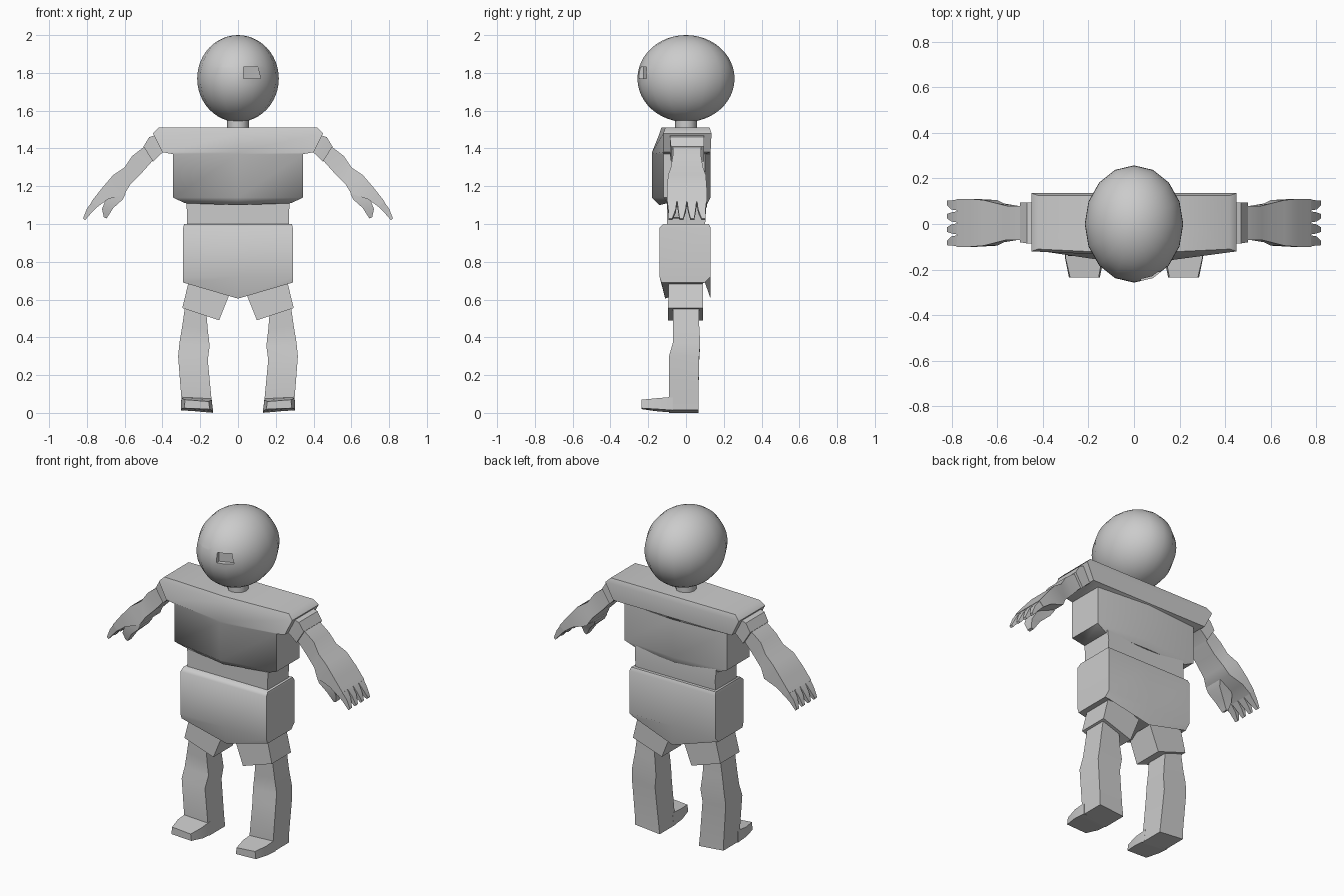
import bpy, bmesh, math

old = bpy.data.objects.get("Cube")
if old:
    bpy.data.objects.remove(old, do_unlink=True)

grey = bpy.data.materials.new("plain grey")
grey.use_nodes = True
GREY = (0.6, 0.6, 0.6, 1)
grey.diffuse_color = GREY
grey.node_tree.nodes["Principled BSDF"].inputs["Base Color"].default_value = GREY


def finish(obj, angle=40):
    obj.data.materials.clear()
    obj.data.materials.append(grey)
    bpy.ops.object.select_all(action='DESELECT')
    obj.select_set(True)
    bpy.context.view_layer.objects.active = obj
    bpy.ops.object.shade_smooth_by_angle(angle=math.radians(angle))


def loft(name, rings, mirror=False, angle=40):
    """Skin a list of equal-length point rings and cap both ends."""
    bm = bmesh.new()
    loops = [[bm.verts.new(p) for p in ring] for ring in rings]
    n = len(rings[0])
    for a, b in zip(loops, loops[1:]):
        for i in range(n):
            j = (i + 1) % n
            bm.faces.new((a[i], a[j], b[j], b[i]))
    bm.faces.new(loops[0])
    bm.faces.new(loops[-1])
    if mirror:
        copy = bmesh.ops.duplicate(bm, geom=bm.verts[:] + bm.edges[:] + bm.faces[:])
        for v in copy["geom"]:
            if isinstance(v, bmesh.types.BMVert):
                v.co.x *= -1
    bmesh.ops.recalc_face_normals(bm, faces=bm.faces[:])
    mesh = bpy.data.meshes.new(name)
    bm.to_mesh(mesh)
    bm.free()
    obj = bpy.data.objects.new(name, mesh)
    bpy.context.collection.objects.link(obj)
    finish(obj, angle)
    return obj


def body_ring(z, x, front, back, front_mid=None, back_mid=None, z_mid=None):
    """Six-sided body section with a ridge on the centre line."""
    fm = front if front_mid is None else front_mid
    bk = back if back_mid is None else back_mid
    zm = z if z_mid is None else z_mid
    return [(0, fm, zm), (x, front, z), (x, back, z),
            (0, bk, zm), (-x, back, z), (-x, front, z)]


def limb_ring(xa, za, xb, zb, front, back):
    """Four-sided limb section across a line in the front plane."""
    return [(xa, front, za), (xb, front, zb), (xb, back, zb), (xa, back, za)]


def limb(name, sections, angle=40):
    return loft(name, [limb_ring(*s) for s in sections], True, angle)


# Torso
loft("chest", [
    body_ring(1.11, 0.28, -0.10, 0.09, -0.14, 0.11, 1.10),
    body_ring(1.14, 0.345, -0.12, 0.10, -0.18, 0.13),
    body_ring(1.37, 0.345, -0.12, 0.10, -0.18, 0.13),
    body_ring(1.38, 0.40, -0.12, 0.13, -0.18, 0.13),
    body_ring(1.48, 0.45, -0.12, 0.135, -0.14, 0.135),
    body_ring(1.51, 0.42, -0.11, 0.125, -0.13, 0.125)], angle=50)
loft("waist", [
    body_ring(0.98, 0.27, -0.10, 0.10),
    body_ring(1.06, 0.27, -0.10, 0.105),
    body_ring(1.13, 0.275, -0.10, 0.10)])
loft("hips", [
    body_ring(0.69, 0.29, -0.13, 0.10, -0.11, 0.13, 0.605),
    body_ring(0.72, 0.29, -0.14, 0.13),
    body_ring(0.98, 0.29, -0.14, 0.13),
    body_ring(1.0, 0.285, -0.12, 0.12)], angle=50)

# Neck
bpy.ops.mesh.primitive_cylinder_add(vertices=12, radius=0.057, depth=0.10, location=(0, 0, 1.53))
neck = bpy.context.object
neck.name = "neck"
finish(neck)

# Head with two sunken eye sockets
bpy.ops.mesh.primitive_uv_sphere_add(segments=16, ring_count=24, location=(0, 0, 1.77))
head = bpy.context.object
head.name = "head"
head.scale = (0.216, 0.257, 0.23)
bpy.ops.object.transform_apply(location=False, rotation=False, scale=True)
finish(head)
sockets = loft("eye_cutter", [
    [(0.03, -0.4, 1.77), (0.12, -0.4, 1.77), (0.105, -0.4, 1.83), (0.03, -0.4, 1.83)],
    [(0.03, -0.225, 1.77), (0.12, -0.19, 1.77), (0.105, -0.20, 1.83), (0.03, -0.225, 1.83)]], True)
cut = head.modifiers.new("eye sockets", 'BOOLEAN')
cut.operation = 'DIFFERENCE'
cut.solver = 'EXACT'
cut.object = sockets
bpy.context.view_layer.objects.active = head
bpy.ops.object.modifier_apply(modifier=cut.name)
bpy.data.objects.remove(sockets, do_unlink=True)
finish(head)

# Arms: sleeve, forearm with palm, thumb and four fingers
limb("sleeves", [
    (0.44, 1.47, 0.38, 1.39, -0.085, 0.095),
    (0.47, 1.46, 0.41, 1.37, -0.085, 0.095),
    (0.50, 1.41, 0.45, 1.33, -0.08, 0.095)])
limb("arms", [
    (0.47, 1.43, 0.43, 1.36, -0.07, 0.08),
    (0.56, 1.36, 0.51, 1.27, -0.07, 0.08),
    (0.60, 1.30, 0.57, 1.21, -0.08, 0.09),
    (0.66, 1.26, 0.60, 1.16, -0.095, 0.105),
    (0.72, 1.19, 0.69, 1.13, -0.10, 0.11),
    (0.775, 1.12, 0.745, 1.09, -0.10, 0.11)], 50)
limb("thumbs", [
    (0.66, 1.20, 0.595, 1.16, -0.09, 0.03),
    (0.70, 1.13, 0.61, 1.13, -0.09, 0.01),
    (0.72, 1.08, 0.66, 1.085, -0.085, -0.02),
    (0.71, 1.035, 0.695, 1.03, -0.07, -0.035)], 50)
for i in range(4):
    y = -0.074 + i * 0.0525
    tip = y + (i - 1.5) * 0.006
    limb("fingers_%d" % (i + 1), [
        (0.765, 1.13, 0.735, 1.10, y - 0.026, y + 0.026),
        (0.80, 1.08, 0.775, 1.06, y - 0.020, y + 0.020),
        (0.82, 1.03, 0.81, 1.02, tip - 0.010, tip + 0.010)])

# Legs: trouser cuff, leg and foot
limb("trouser_legs", [
    (0.04, 0.64, 0.25, 0.74, -0.09, 0.09),
    (0.10, 0.49, 0.295, 0.555, -0.095, 0.09)])
limb("legs", [
    (0.17, 0.56, 0.275, 0.60, -0.07, 0.07),
    (0.16, 0.44, 0.295, 0.46, -0.07, 0.07),
    (0.15, 0.355, 0.31, 0.37, -0.07, 0.075),
    (0.16, 0.28, 0.317, 0.30, -0.09, 0.07),
    (0.14, 0.07, 0.30, 0.08, -0.09, 0.065),
    (0.132, 0.0, 0.298, 0.015, -0.09, 0.065)])
loft("feet", [
    [(0.132, y, bottom), (0.302, y, bottom + 0.012), (0.30, y, top), (0.14, y, top - 0.008)]
    for y, bottom, top in ((-0.07, 0.002, 0.085), (-0.15, 0.008, 0.078))] + [
    [(0.15, -0.235, 0.02), (0.285, -0.235, 0.025), (0.28, -0.235, 0.07), (0.155, -0.235, 0.06)]], True)
